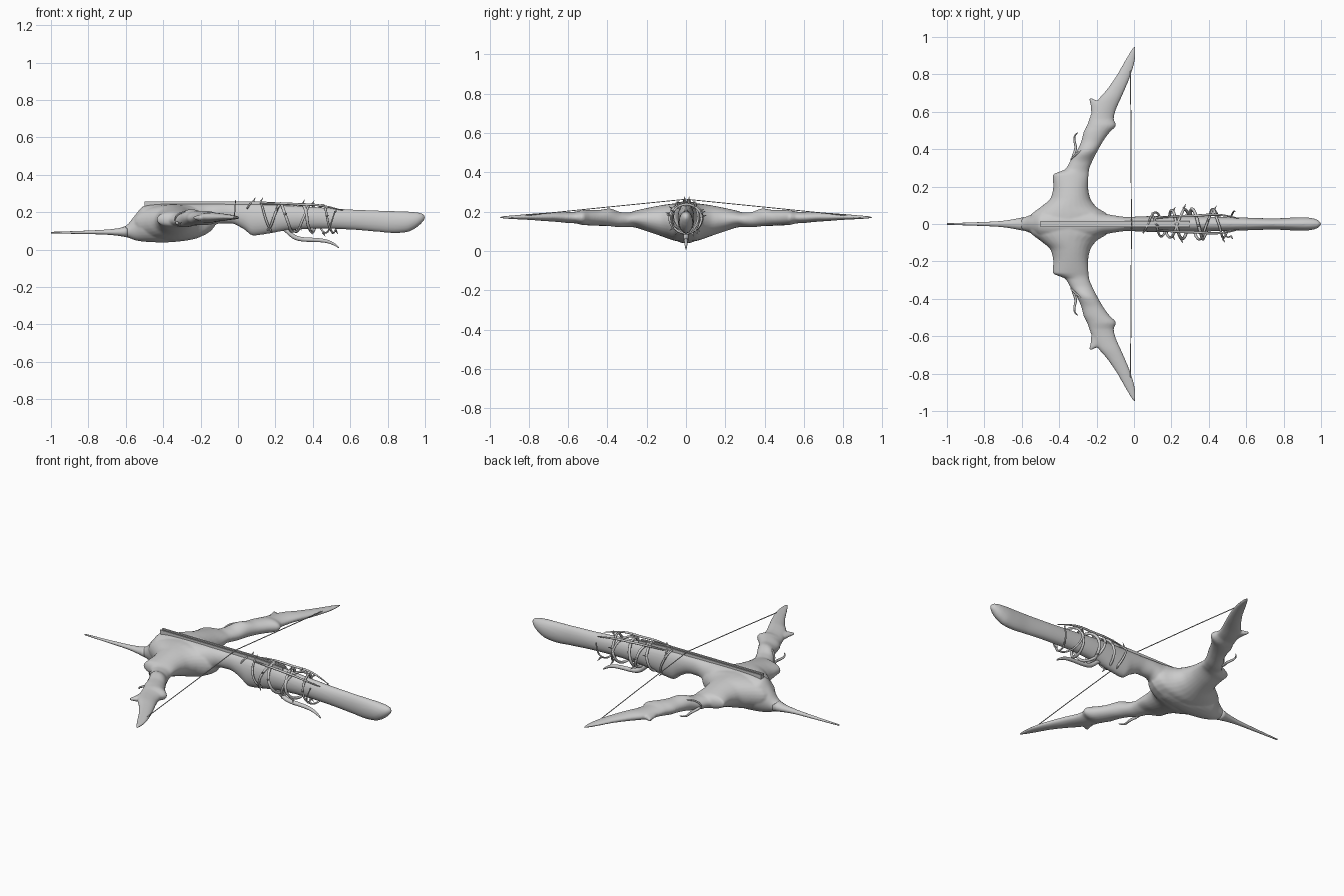
import bpy, bmesh, random
from math import sin, cos, pi, tau

if "Cube" in bpy.data.objects:
    bpy.data.objects.remove(bpy.data.objects["Cube"])
random.seed(4)


def smooth_rows(rows, step=0.012):
    """Monotone cubic resampling of stations (position, lo, hi, z_lo, z_hi)."""
    n = len(rows)
    d = [[(q[k] - p[k]) / (q[0] - p[0]) for k in range(5)] for p, q in zip(rows, rows[1:])]
    m = []
    for i in range(n):
        if i in (0, n - 1):
            m.append(d[0] if i == 0 else d[-1])
        else:
            m.append([2 * a * b / (a + b) if a * b > 0 else 0 for a, b in zip(d[i - 1], d[i])])
    out = []
    for i in range(n - 1):
        h = rows[i + 1][0] - rows[i][0]
        c = max(2, int(h / step))
        for j in range(c):
            t = j / c
            r = [(2*t**3 - 3*t**2 + 1) * rows[i][k] + (t**3 - 2*t*t + t) * h * m[i][k]
                 + (3*t*t - 2*t**3) * rows[i + 1][k] + (t**3 - t*t) * h * m[i + 1][k]
                 for k in range(1, 5)]
            out.append([rows[i][0] + h * t] + r)
    return out + [list(rows[-1])]


def loft(bm, rows, along_x, sides=28):
    """Skin elliptical sections placed along x or along y."""
    rings = []
    for p, lo, hi, zl, zh in rows:
        ring = []
        for i in range(sides):
            a = tau * i / sides
            s = (lo + hi) / 2 + (hi - lo) / 2 * cos(a)
            z = (zl + zh) / 2 + (zh - zl) / 2 * sin(a)
            ring.append(bm.verts.new((p, s, z) if along_x else (s, p, z)))
        rings.append(ring)
    for a, b in zip(rings, rings[1:]):
        for i in range(sides):
            j = (i + 1) % sides
            bm.faces.new((a[i], a[j], b[j], b[i]))
    bm.faces.new(rings[0])
    bm.faces.new(rings[-1])


def finish(name, bm):
    bmesh.ops.recalc_face_normals(bm, faces=bm.faces)
    me = bpy.data.meshes.new(name)
    bm.to_mesh(me)
    bm.free()
    ob = bpy.data.objects.new(name, me)
    bpy.context.collection.objects.link(ob)
    return ob


def tubes(name, strands, res=2):
    """Each strand: list of (x, y, z, radius); all become one mesh."""
    cu = bpy.data.curves.new(name, 'CURVE')
    cu.dimensions = '3D'
    cu.bevel_depth = 1
    cu.bevel_resolution = res
    cu.use_fill_caps = True
    cu.resolution_u = 5
    for pts in strands:
        sp = cu.splines.new('NURBS' if len(pts) > 3 else 'POLY')
        sp.points.add(len(pts) - 1)
        for p, (x, y, z, r) in zip(sp.points, pts):
            p.co = (x, y, z, 1)
            p.radius = r
        sp.order_u = min(4, len(pts))
        sp.use_endpoint_u = True
    ob = bpy.data.objects.new(name, cu)
    bpy.context.collection.objects.link(ob)
    bpy.ops.object.select_all(action='DESELECT')
    ob.select_set(True)
    bpy.context.view_layer.objects.active = ob
    bpy.ops.object.convert(target='MESH')
    bpy.ops.object.shade_smooth()
    return ob


# Stock and belly: x, half width, z bottom, z top
stock = [(-.63, .025, .075, .11), (-.59, .035, .065, .135), (-.55, .05, .05, .185),
         (-.5, .08, .042, .235), (-.4, .1, .038, .245), (-.3, .1, .045, .247),
         (-.22, .085, .06, .247), (-.17, .06, .09, .247), (-.1, .045, .14, .247),
         (-.04, .038, .14, .247), (.03, .04, .11, .247), (.08, .042, .075, .247),
         (.16, .042, .085, .245), (.28, .042, .105, .238), (.45, .038, .112, .225),
         (.6, .034, .107, .215), (.75, .03, .095, .209), (.84, .034, .088, .206),
         (.9, .036, .093, .204), (.95, .032, .115, .2), (.985, .02, .145, .193),
         (1, .006, .165, .18)]
# Bow limb: y, x back, x front, z bottom, z top
limb = [(0, -.57, -.12, .045, .243), (.05, -.55, -.14, .05, .242), (.09, -.5, -.2, .062, .238),
        (.14, -.445, -.235, .08, .23), (.2, -.432, -.245, .1, .218), (.265, -.435, -.243, .12, .203),
        (.29, -.37, -.24, .122, .195), (.33, -.345, -.225, .12, .197), (.39, -.305, -.195, .126, .216),
        (.45, -.28, -.16, .13, .208), (.49, -.27, -.13, .13, .208), (.53, -.25, -.095, .132, .207),
        (.56, -.24, -.108, .14, .2), (.6, -.225, -.1, .142, .198), (.66, -.195, -.075, .148, .198),
        (.72, -.145, -.048, .152, .194), (.8, -.09, -.016, .158, .188), (.88, -.045, .006, .162, .181),
        (.93, -.015, .01, .165, .177), (.95, -.002, .006, .168, .174)]
bm = bmesh.new()
loft(bm, smooth_rows([(x, -w, w, a, b) for x, w, a, b in stock]), True)
half = smooth_rows(limb)
loft(bm, [[-r[0]] + r[1:] for r in half[:0:-1]] + half, False)
for s in (1, -1):
    # barb on the back edge of each limb
    barb = [(.6, -.23, -.14, .15, .19), (.635, -.232, -.14, .152, .188), (.672, -.241, -.225, .162, .178)]
    loft(bm, sorted([s * p] + list(r) for p, *r in barb), False)
body = finish("stock_and_limbs", bm)
rm = body.modifiers.new("Blend", 'REMESH')
rm.mode = 'VOXEL'
rm.voxel_size = .0055
rm.use_smooth_shade = True
sm = body.modifiers.new("Soften", 'SMOOTH')
sm.factor = .5
sm.iterations = 6

# Front spike
bm = bmesh.new()
loft(bm, smooth_rows([(-1, -.004, .004, .087, .095), (-.85, -.009, .009, .084, .1),
                      (-.72, -.015, .015, .081, .106), (-.64, -.026, .026, .074, .114),
                      (-.59, -.037, .037, .065, .13)], .03), True, 16)
spike = finish("front_spike", bm)
for p in spike.data.polygons:
    p.use_smooth = True

# Grooved bolt rail
bm = bmesh.new()
prof = [(-.015, -.025), (.015, -.025), (.015, 0), (.006, 0), (.006, -.007),
        (-.006, -.007), (-.006, 0), (-.015, 0)]
secs = [[bm.verts.new((x, y, z + h)) for y, h in prof]
        for x, z in ((-.5, .258), (.12, .258), (.3, .247))]
for a, b in zip(secs, secs[1:]):
    for i in range(8):
        j = (i + 1) % 8
        bm.faces.new((a[i], a[j], b[j], b[i]))
bm.faces.new(secs[0])
bm.faces.new(secs[-1])
finish("bolt_rail", bm)

# Bowstring
tubes("bowstring", [[(-.02, -.86, .176, .0025), (-.016, -.5, .213, .0025), (-.014, 0, .263, .0025)],
                    [(-.014, 0, .263, .0025), (-.016, .5, .213, .0025), (-.02, .86, .176, .0025)]], 1)


# Vines wound round the grip
def helix(x0, x1, turns, phase, hand, r):
    pts = []
    n = int(turns * 10)
    for i in range(n + 1):
        t = i / n
        a = phase + hand * tau * turns * t
        x = x0 + (x1 - x0) * t
        w = .055 + .032 * sin(pi * min(1, max(0, (x - .05) / .6)))
        pts.append((x + random.uniform(-.006, .006), w * cos(a), .178 - .04 * (x - .1) + .078 * sin(a),
                    r * (.35 + .65 * sin(pi * (.1 + .85 * t)))))
    return pts


vines = [helix(.1, .54, 4, .4, 1, .0085), helix(.05, .52, 3, 2.6, -1, .0075)]
for s in (1, -1):
    vines.append([(.12, s * .03, .245, .003), (.22, s * .045, .25, .006), (.32, s * .04, .24, .007),
                  (.42, s * .055, .243, .006), (.5, s * .045, .225, .005), (.56, s * .03, .21, .002)])
thorns = []
for v in vines[:2]:
    for x, y, z, r in v[2::4]:
        k = .022
        dy, dz = y / .08, (z - .17) / .08
        thorns.append([(x, y, z, .006), (x + .012, y + dy * k, z + dz * k, .0008)])
tubes("grip_vines", vines)
tubes("vine_thorns", thorns, 1)

# Trigger tendril
tubes("trigger_tendril", [[(.22, 0, .125, .012), (.26, 0, .11, .013), (.29, 0, .06, .013),
                           (.37, 0, .052, .012), (.46, 0, .052, .011), (.51, 0, .035, .008),
                           (.54, 0, .01, .003)]], 3)

# Curled tendrils on the limbs
for s, side in ((1, "left"), (-1, "right")):
    tubes("limb_tendril_" + side, [
        [(-.29, s * .31, .15, .006), (-.335, s * .32, .15, .008), (-.325, s * .37, .14, .008),
         (-.305, s * .41, .13, .007), (-.325, s * .45, .135, .006), (-.315, s * .48, .14, .004),
         (-.3, s * .488, .145, .002)],
        [(-.28, s * .4, .2, .004), (-.32, s * .36, .2, .006), (-.345, s * .35, .175, .005),
         (-.335, s * .33, .14, .002)]])
